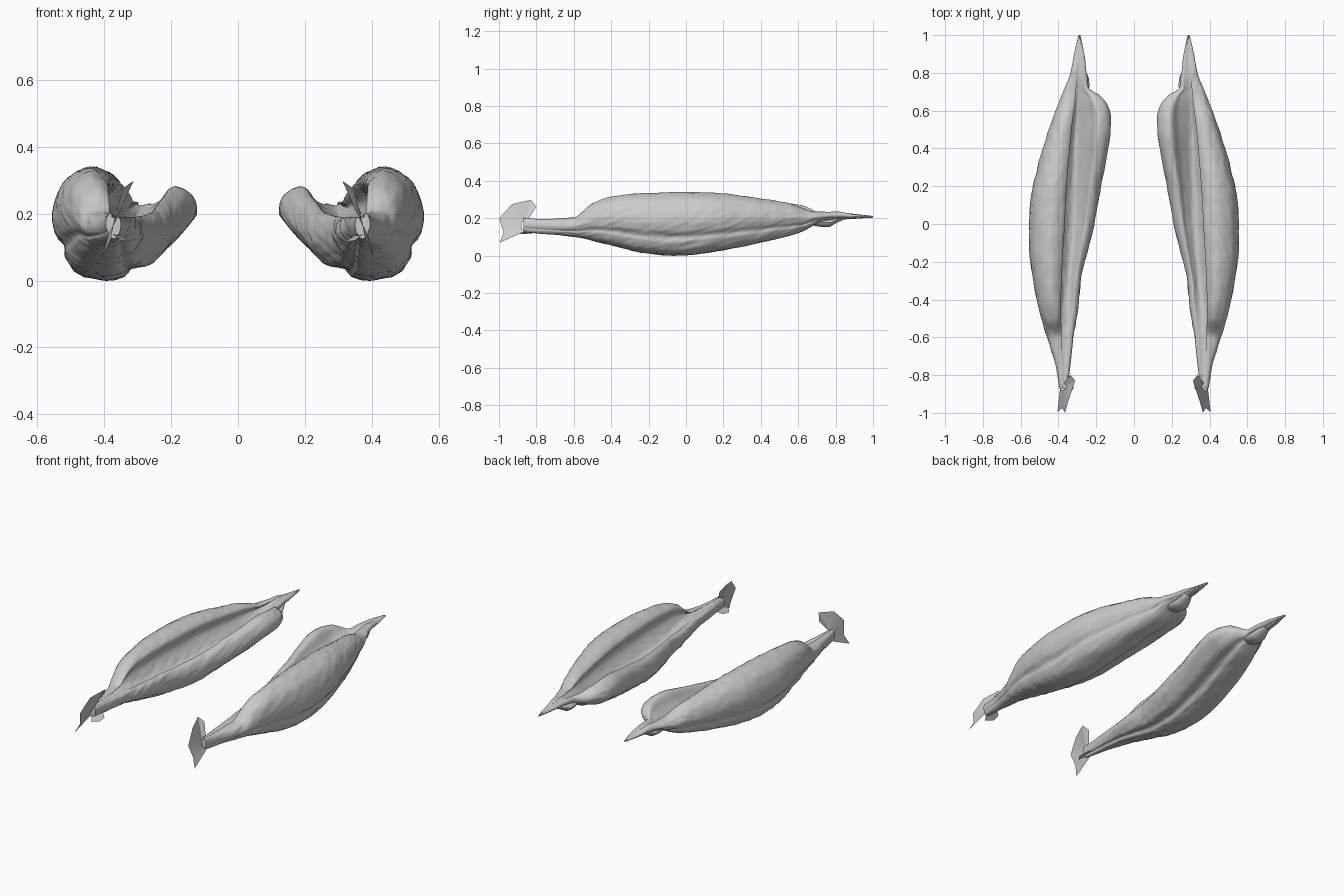
import bpy, bmesh, math
from mathutils import Vector, noise

if "Cube" in bpy.data.objects:
    bpy.data.objects.remove(bpy.data.objects["Cube"])

# Lengthwise profiles of the pod: (y, value)
OUTER_X = [(-.87, .395), (-.75, .415), (-.6, .46), (-.4, .515), (-.1, .555), (.1, .55),
           (.3, .51), (.5, .45), (.7, .375), (.8, .335), (.9, .318), (1, .294)]
INNER_X = [(-.87, .35), (-.6, .32), (-.4, .29), (-.3, .283), (-.2, .26), (0, .21), (.2, .175),
           (.4, .135), (.55, .12), (.63, .14), (.68, .18), (.72, .24), (.8, .25), (.9, .263), (1, .284)]
OUTER_TOP = [(-.87, .2), (-.75, .195), (-.6, .205), (-.5, .28), (-.4, .315), (-.2, .335), (0, .34),
             (.2, .332), (.4, .305), (.55, .28), (.7, .235), (.8, .235), (.9, .22), (1, .212)]
INNER_TOP = [(-.87, .19), (-.6, .19), (-.3, .19), (0, .205), (.3, .25), (.5, .28),
             (.63, .265), (.72, .228), (.8, .23), (1, .212)]
BOTTOM_Z = [(-.87, .125), (-.6, .1), (-.4, .055), (-.2, .01), (-.05, 0), (.2, .03), (.4, .07),
            (.6, .12), (.72, .175), (.8, .19), (1, .203)]
BOTTOM_X = [(-.87, .37), (-.5, .39), (0, .405), (.4, .375), (.72, .3), (1, .289)]
VALLEY_X = [(-.87, .37), (-.5, .36), (0, .32), (.5, .3), (.72, .29), (1, .289)]
VALLEY_Z = [(-.87, .188), (-.6, .185), (-.3, .16), (0, .15), (.5, .17), (.68, .205),
            (.8, .225), (1, .209)]


def spline(a, b, c, d, t):
    """Catmull-Rom point between b and c."""
    return b + (c - a) * (t / 2) + (a * 2 - b * 5 + c * 4 - d) * (t * t / 2) \
        + (b * 3 - a - c * 3 + d) * (t ** 3 / 2)


def slope(profile, i):
    """Tangent that never overshoots the profile's points."""
    lo, hi = max(i - 1, 0), min(i + 1, len(profile) - 1)
    secants = [(profile[j + 1][1] - profile[j][1]) / (profile[j + 1][0] - profile[j][0])
               for j in range(lo, hi)]
    s0, s1 = secants[0], secants[-1]
    return 0.0 if s0 * s1 <= 0 else 2 * s0 * s1 / (s0 + s1)


def sample(profile, y):
    """Smooth reading of a lengthwise profile."""
    i = max(j for j in range(len(profile) - 1) if j == 0 or profile[j][0] <= y)
    (ya, va), (yb, vb) = profile[i], profile[i + 1]
    L = yb - ya
    t = min(max((y - ya) / L, 0), 1)
    return (va * (1 + 2 * t) * (1 - t) ** 2 + slope(profile, i) * L * t * (1 - t) ** 2
            + vb * t * t * (3 - 2 * t) + slope(profile, i + 1) * L * t * t * (t - 1))


def section(y, steps=6):
    """Closed cross-section: round belly, side groove, curled outer lobe, valley, inner lobe."""
    xo, xi, zt, zi, zb, bx, vx, vz = (sample(p, y) for p in (
        OUTER_X, INNER_X, OUTER_TOP, INNER_TOP, BOTTOM_Z, BOTTOM_X, VALLEY_X, VALLEY_Z))
    wo, wi, wv, wr = xo - bx, bx - xi, vx - xi, xo - vx
    h, hi, dv, di = zt - zb, zi - zb, zt - vz, zi - vz
    keys = [(bx, zb), (bx + .5 * wo, zb + .06 * h), (bx + .74 * wo, zb + .2 * h),
            (bx + .77 * wo, zb + .3 * h), (bx + .93 * wo, zb + .41 * h),
            (xo, zb + .6 * h), (xo - .15 * wr, zb + .87 * h), (vx + .5 * wr, zt),
            (vx + .2 * wr, zt - .2 * dv), (vx + .33 * wr, zt - .55 * dv),
            (vx + .17 * wr, vz + .12 * dv), (vx, vz), (vx - .35 * wv, vz + .5 * di),
            (xi + .42 * wv, zi), (xi + .12 * wv, zi - .1 * hi), (xi, zi - .35 * hi),
            (xi + .07 * wi, zb + .45 * hi), (xi + .28 * wi, zb + .22 * hi),
            (xi + .55 * wi, zb + .17 * hi), (xi + .68 * wi, zb + .04 * hi)]
    keys = [Vector((x, y, z)) for x, z in keys]
    n = len(keys)
    return [spline(keys[i - 1], keys[i], keys[(i + 1) % n], keys[(i + 2) % n], s / steps)
            for i in range(n) for s in range(steps)]


def finish(name, bm, angle=40):
    """Make the object, mirror it to the other side and smooth it."""
    bmesh.ops.recalc_face_normals(bm, faces=bm.faces)
    mesh = bpy.data.meshes.new(name)
    bm.to_mesh(mesh)
    bm.free()
    ob = bpy.data.objects.new(name, mesh)
    bpy.context.collection.objects.link(ob)
    ob.modifiers.new("pair", 'MIRROR').use_mirror_merge = False
    bpy.ops.object.select_all(action='DESELECT')
    ob.select_set(True)
    bpy.context.view_layer.objects.active = ob
    bpy.ops.object.shade_smooth_by_angle(angle=math.radians(angle))
    return ob


def loft(name, rings):
    bm = bmesh.new()
    rows = [[bm.verts.new(p) for p in r] for r in rings]
    n = len(rows[0])
    for a, b in zip(rows, rows[1:]):
        for i in range(n):
            bm.faces.new((a[i], a[(i + 1) % n], b[(i + 1) % n], b[i]))
    bm.faces.new(rows[0])
    bm.faces.new(rows[-1])
    return finish(name, bm)


# Pod body with stem and pointed tail, lightly streaked along the slant
rings = []
for k in range(181):
    y = -.87 + 1.87 * k / 180
    ring = section(y)
    mid = sum(ring, Vector()) / len(ring)
    fade = min(1, (1 - y) / .3, (y + .87) / .3)
    for p in ring:
        streak = noise.noise(Vector((p.x * 45, y * 8, p.z * 45 - y * 16)))
        p += (p - mid).normalized() * streak * .004 * fade
    rings.append(ring)
loft("pod_body", rings)


# Curled knob beneath the tail
def tube(path, sides=14):
    return [[Vector((x + rx * math.cos(a), y, z + rz * math.sin(a)))
             for a in (2 * math.pi * i / sides for i in range(sides))]
            for x, y, z, rx, rz in path]


loft("tail_knob", tube([(.29, .66, .185, .025, .015), (.29, .69, .18, .047, .022),
                        (.288, .73, .178, .052, .026), (.286, .77, .177, .048, .024),
                        (.288, .80, .19, .038, .018), (.29, .84, .20, .02, .01)]))

# Torn collar flaring from the stem end
bm = bmesh.new()
rim = [(.405, -.995, .07), (.38, -.975, .125), (.365, -1.0, .2), (.345, -.93, .275),
       (.312, -.83, .298), (.335, -.80, .262)]
root = [(.39, -.86, .13), (.385, -.875, .14), (.375, -.88, .16), (.365, -.875, .18),
        (.358, -.86, .195), (.37, -.84, .2)]
ro = [bm.verts.new(p) for p in rim]
ri = [bm.verts.new(p) for p in root]
for i in range(5):
    bm.faces.new((ro[i], ro[i + 1], ri[i + 1], ri[i]))
finish("stem_collar", bm, 20)

# Small flap hanging below the collar
bm = bmesh.new()
flap = [(.35, -.80, .135), (.325, -.82, .12), (.32, -.87, .115), (.35, -.91, .12), (.375, -.87, .14)]
bm.faces.new([bm.verts.new(p) for p in flap])
finish("stem_flap", bm, 20)
